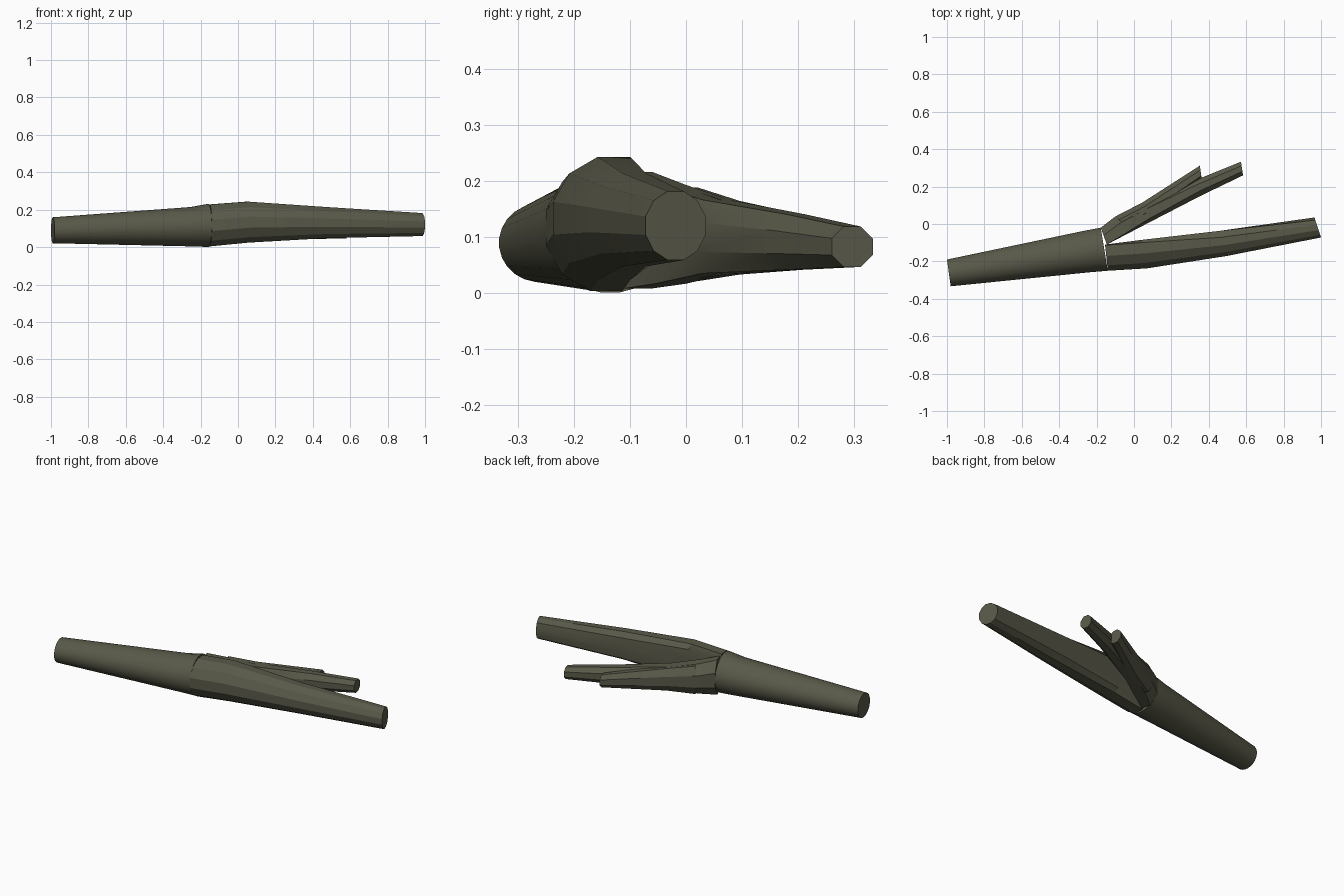
import bpy, bmesh, math
from mathutils import Vector

if "Cube" in bpy.data.objects:
    bpy.data.objects.remove(bpy.data.objects["Cube"])

bark = bpy.data.materials.new("bark")
bark.diffuse_color = (0.10, 0.10, 0.067, 1)
bark.use_nodes = True
bark.node_tree.nodes["Principled BSDF"].inputs["Base Color"].default_value = bark.diffuse_color


def loft(name, rings, sides):
    """Ring: left edge xy, right edge xy, z low, z high, cut (flattens the second edge if < 1)."""
    bm = bmesh.new()
    loops = []
    for a, b, lo, hi, cut in rings:
        a, b = Vector(a), Vector(b)
        loop = []
        for i in range(sides):
            t = 2 * math.pi * (i + 0.5) / sides
            full = math.cos(math.pi / sides)
            u = min(math.cos(t) / full, cut)
            p = a.lerp(b, (u + 1) / (cut + 1))
            z = (lo + hi) / 2 + (hi - lo) / 2 * math.sin(t)
            loop.append(bm.verts.new((p.x, p.y, z)))
        loops.append(loop)
    for l0, l1 in zip(loops, loops[1:]):
        for i in range(sides):
            j = (i + 1) % sides
            bm.faces.new((l0[i], l0[j], l1[j], l1[i]))
    bm.faces.new(loops[0])
    bm.faces.new(loops[-1])
    bmesh.ops.recalc_face_normals(bm, faces=bm.faces)
    me = bpy.data.meshes.new(name)
    bm.to_mesh(me)
    bm.free()
    ob = bpy.data.objects.new(name, me)
    bpy.context.collection.objects.link(ob)
    me.materials.append(bark)
    bpy.ops.object.select_all(action='DESELECT')
    ob.select_set(True)
    bpy.context.view_layer.objects.active = ob
    bpy.ops.object.shade_smooth_by_angle(angle=math.radians(25))
    return ob


# Trunk, swelling towards the fork
loft("trunk", [
    ((-1.0, -0.19), (-0.98, -0.333), 0.02, 0.16, 1),
    ((-0.27, -0.037), (-0.235, -0.258), 0.003, 0.215, 1),
    ((-0.178, -0.02), (-0.14, -0.25), 0.0, 0.232, 1),
], 24)

# Main branch, flat on its inner side near the fork
loft("main_branch", [
    ((-0.14, -0.25), (-0.155, -0.11), 0.0, 0.232, 0.3),
    ((0.07, -0.237), (0.04, -0.085), 0.02, 0.247, 0.4),
    ((0.49, -0.172), (0.455, -0.037), 0.045, 0.217, 0.7),
    ((1.0, -0.072), (0.965, 0.035), 0.057, 0.184, 1),
], 12)

# Side branch with the longer tip
loft("side_branch", [
    ((-0.178, -0.02), (-0.145, -0.11), 0.0, 0.225, 0.3),
    ((-0.1, 0.04), (-0.05, -0.06), 0.01, 0.2, 0.5),
    ((0.045, 0.112), (0.09, 0.013), 0.03, 0.172, 0.7),
    ((0.33, 0.235), (0.365, 0.155), 0.038, 0.145, 1),
    ((0.572, 0.333), (0.583, 0.26), 0.044, 0.122, 1),
], 8)

# Shorter twig alongside it
loft("short_twig", [
    ((-0.1, 0.04), (-0.03, -0.02), 0.015, 0.195, 1),
    ((0.045, 0.115), (0.1, 0.05), 0.028, 0.17, 1),
    ((0.352, 0.312), (0.363, 0.235), 0.045, 0.125, 1),
], 8)
